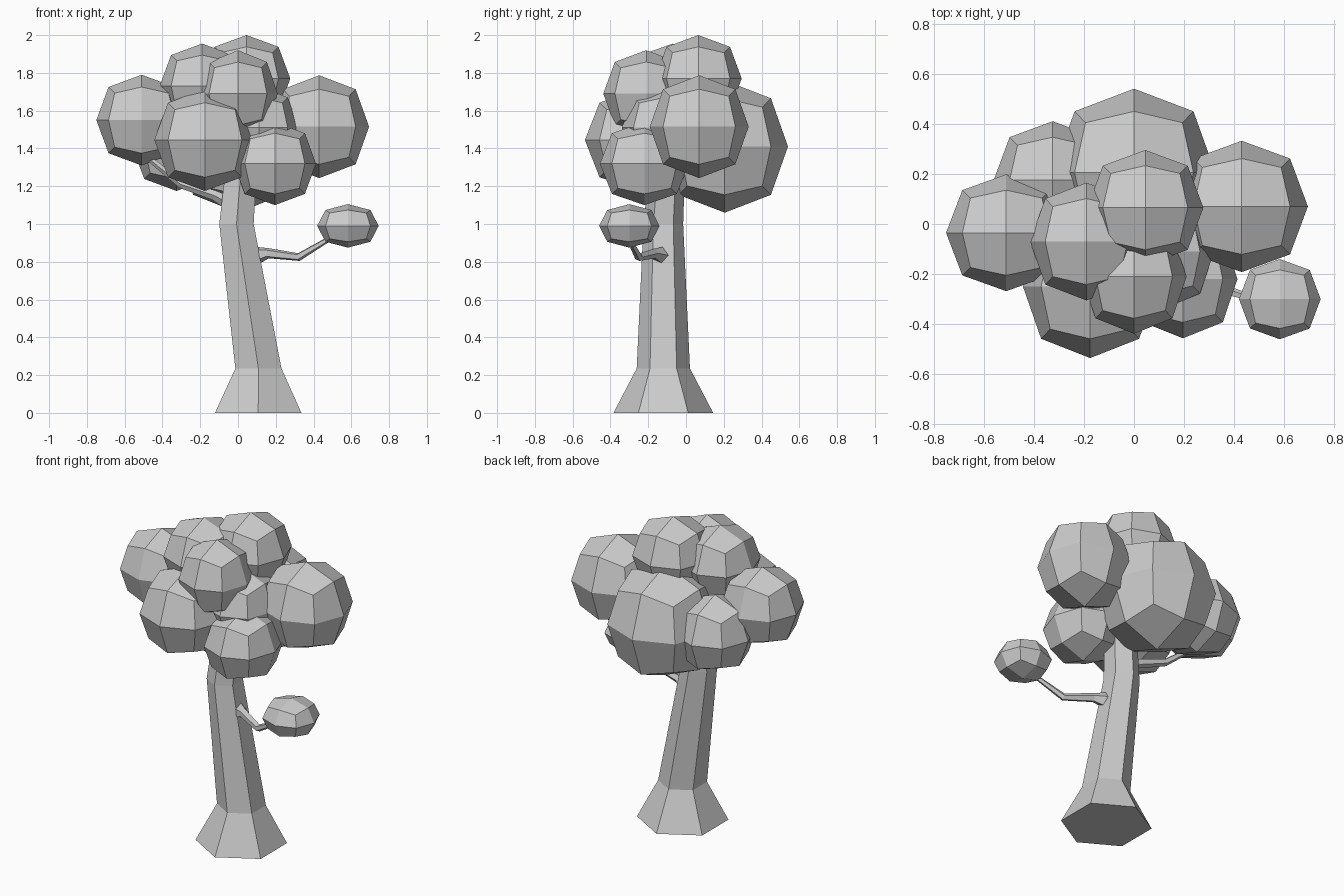
import bpy, bmesh
from math import cos, sin, tau
from mathutils import Vector

if "Cube" in bpy.data.objects:
    bpy.data.objects.remove(bpy.data.objects["Cube"])


def finish(name, bm):
    bmesh.ops.recalc_face_normals(bm, faces=bm.faces)
    mesh = bpy.data.meshes.new(name)
    bm.to_mesh(mesh)
    bm.free()
    obj = bpy.data.objects.new(name, mesh)
    bpy.context.collection.objects.link(obj)
    return obj


def leaf_clump(name, centre, radii):
    """Rounded 24-face cube: face centres, edge middles and corners pulled to a ball."""
    bm = bmesh.new()
    bmesh.ops.create_cube(bm, size=2)
    bmesh.ops.subdivide_edges(bm, edges=bm.edges, cuts=1, use_grid_fill=True)
    pull = {1: 1.0, 2: 0.73, 3: 0.595}
    for v in bm.verts:
        k = pull[sum(abs(c) > 0.5 for c in v.co)]
        v.co = Vector(centre) + Vector(c * k * r for c, r in zip(v.co, radii))
    return finish(name, bm)


def limb(name, path, sides, level=False):
    """Loft of polygon rings along (x, y, z, radius) points."""
    bm = bmesh.new()
    pts = [Vector(p[:3]) for p in path]
    rings = []
    for i, p in enumerate(path):
        tangent = pts[min(i + 1, len(pts) - 1)] - pts[max(i - 1, 0)]
        if level:
            u, w = Vector((1, 0, 0)), Vector((0, 1, 0))
        else:
            w = tangent.cross(Vector((0, 0, 1))).normalized()
            u = w.cross(tangent).normalized()
        angles = [tau * (k / sides - 0.25) for k in range(sides)]
        rings.append([bm.verts.new(pts[i] + (u * cos(a) + w * sin(a)) * p[3])
                      for a in angles])
    for a, b in zip(rings, rings[1:]):
        for k in range(sides):
            j = (k + 1) % sides
            bm.faces.new((a[k], a[j], b[j], b[k]))
    bm.faces.new(rings[0])
    bm.faces.new(rings[-1])
    return finish(name, bm)


# Six-sided leaning trunk with flared foot
limb("trunk", [(0.107, -0.12, 0, 0.264), (0.108, -0.12, 0.235, 0.141),
               (-0.008, -0.12, 1.0, 0.105), (0.03, -0.09, 1.45, 0.09)], 6, level=True)

# Branches
limb("right_branch", [(0.06, -0.13, 0.835, 0.055), (0.11, -0.14, 0.835, 0.045),
                      (0.16, -0.17, 0.845, 0.028), (0.32, -0.25, 0.825, 0.022),
                      (0.48, -0.30, 0.92, 0.014), (0.56, -0.30, 0.96, 0.012)], 5)
limb("left_branch", [(-0.03, -0.12, 1.10, 0.04), (-0.12, -0.11, 1.15, 0.028),
                     (-0.30, -0.08, 1.21, 0.022), (-0.50, -0.04, 1.37, 0.014)], 5)

# Leaf clumps
clumps = {
    "left": ((-0.51, -0.035, 1.55), (0.24, 0.233, 0.24)),
    "right": ((0.43, 0.07, 1.515), (0.264, 0.262, 0.272)),
    "back": ((0, 0.205, 1.41), (0.325, 0.335, 0.35)),
    "front": ((-0.175, -0.25, 1.445), (0.268, 0.285, 0.27)),
    "front_low": ((0.195, -0.22, 1.32), (0.218, 0.236, 0.22)),
    "front_high": ((0, -0.21, 1.69), (0.21, 0.228, 0.23)),
    "top": ((0.045, 0.065, 1.77), (0.232, 0.23, 0.23)),
    "top_left": ((-0.19, -0.07, 1.73), (0.225, 0.235, 0.225)),
    "back_left": ((-0.325, 0.175, 1.41), (0.235, 0.235, 0.235)),
    "inner": ((0.11, -0.11, 1.51), (0.21, 0.23, 0.22)),
    "small_branch": ((0.582, -0.30, 0.99), (0.163, 0.16, 0.115)),
}
for part, (centre, radii) in clumps.items():
    leaf_clump(part + "_leaf_clump", centre, radii)
